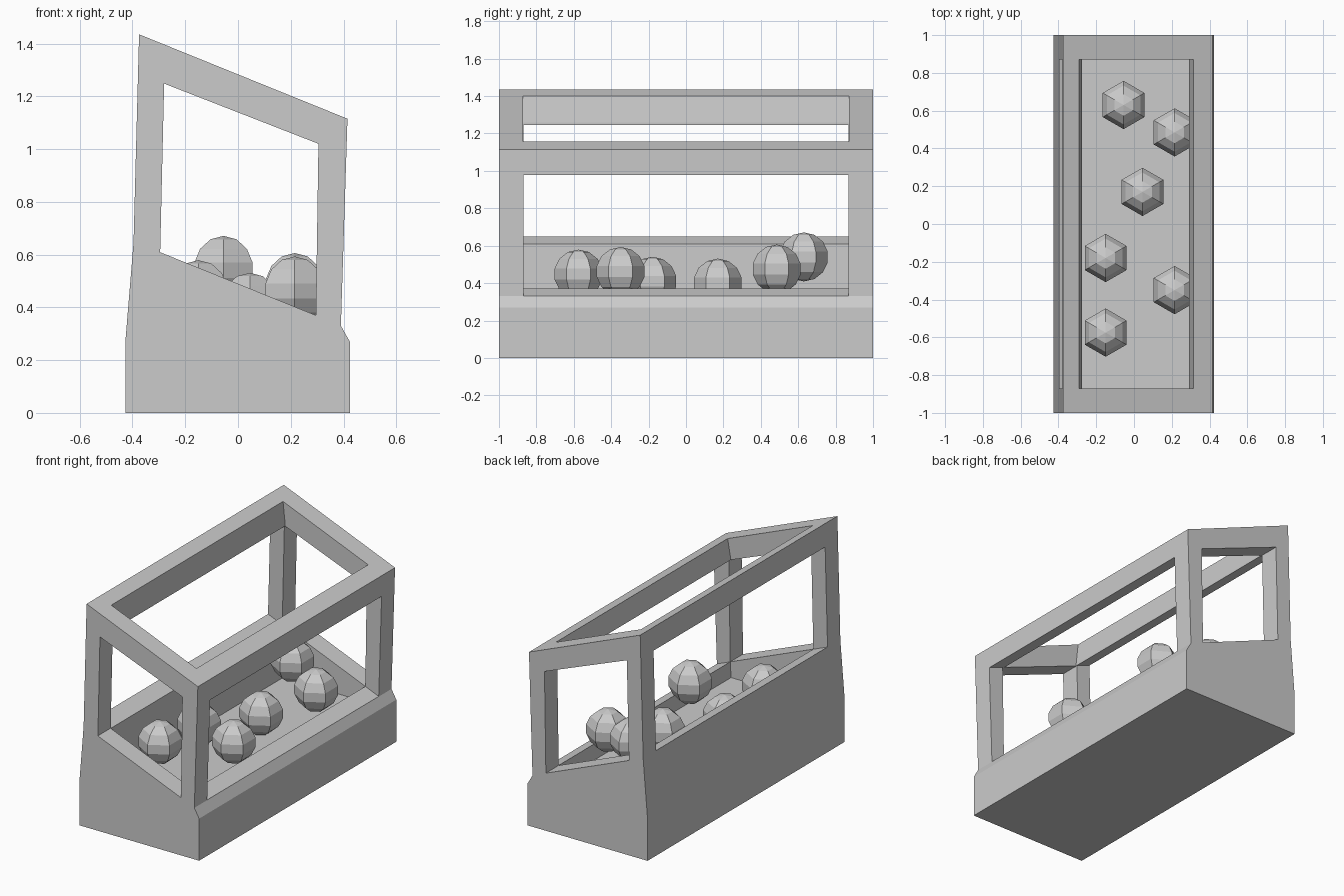
import bpy, bmesh

if "Cube" in bpy.data.objects:
    bpy.data.objects.remove(bpy.data.objects["Cube"])


def prism(name, profile, half):
    """Extrude an (x, z) profile along y from -half to +half."""
    bm = bmesh.new()
    face = bm.faces.new([bm.verts.new((x, -half, z)) for x, z in profile])
    ext = bmesh.ops.extrude_face_region(bm, geom=[face])
    verts = [v for v in ext["geom"] if isinstance(v, bmesh.types.BMVert)]
    bmesh.ops.translate(bm, verts=verts, vec=(0, 2 * half, 0))
    bmesh.ops.recalc_face_normals(bm, faces=bm.faces)
    return to_object(name, bm)


def to_object(name, bm):
    mesh = bpy.data.meshes.new(name)
    bm.to_mesh(mesh)
    bm.free()
    ob = bpy.data.objects.new(name, mesh)
    bpy.context.collection.objects.link(ob)
    return ob


def cut(target, cutter):
    mod = target.modifiers.new("cut", "BOOLEAN")
    mod.operation = "DIFFERENCE"
    mod.solver = "EXACT"
    mod.object = cutter
    bpy.context.view_layer.objects.active = target
    bpy.ops.object.modifier_apply(modifier=mod.name)
    bpy.data.objects.remove(cutter)


def rim(x):      # sloped top of the base
    return 0.37 - 0.405 * (x - 0.295)


def lintel(x):   # sloped underside of the top frame
    return 1.02 - 0.39 * (x - 0.305)


# Display case: base, posts and slanted top frame as one body
case = prism("display_case", [
    (-0.427, 0), (0.424, 0), (0.424, 0.27), (0.39, 0.33), (0.415, 1.115),
    (-0.375, 1.435), (-0.396, 0.645), (-0.427, 0.27)], 1.0)

# Tray recess with flat floor, and the open top
cut(case, prism("tray_cutter", [
    (-0.29, 0.27), (0.29, 0.27), (0.295, 0.37), (0.29, 1.02), (0.315, 1.16),
    (0.36, 1.6), (-0.30, 1.6), (-0.29, 1.4), (-0.275, 1.26), (-0.294, 0.61)], 0.871))

# Windows through the two ends
cut(case, prism("end_window_cutter", [
    (-0.295, rim(-0.295)), (0.295, rim(0.295)),
    (0.305, lintel(0.305)), (-0.28, lintel(-0.28))], 1.2))

# Windows through the two long sides
cut(case, prism("side_window_cutter", [
    (-0.6, rim(-0.6)), (0.6, rim(0.6)),
    (0.6, lintel(0.6)), (-0.6, lintel(-0.6))], 0.87))

# Six-sided balls lying in the tray
balls = [(-0.055, 0.63, 0.54), (0.215, 0.485, 0.475), (0.045, 0.17, 0.40),
         (-0.15, -0.18, 0.41), (0.215, -0.35, 0.462), (-0.15, -0.575, 0.448)]
for i, pos in enumerate(balls):
    bm = bmesh.new()
    bmesh.ops.create_uvsphere(bm, u_segments=6, v_segments=7, radius=0.131)
    ball = to_object(f"ball_{i + 1}", bm)
    ball.location = pos
